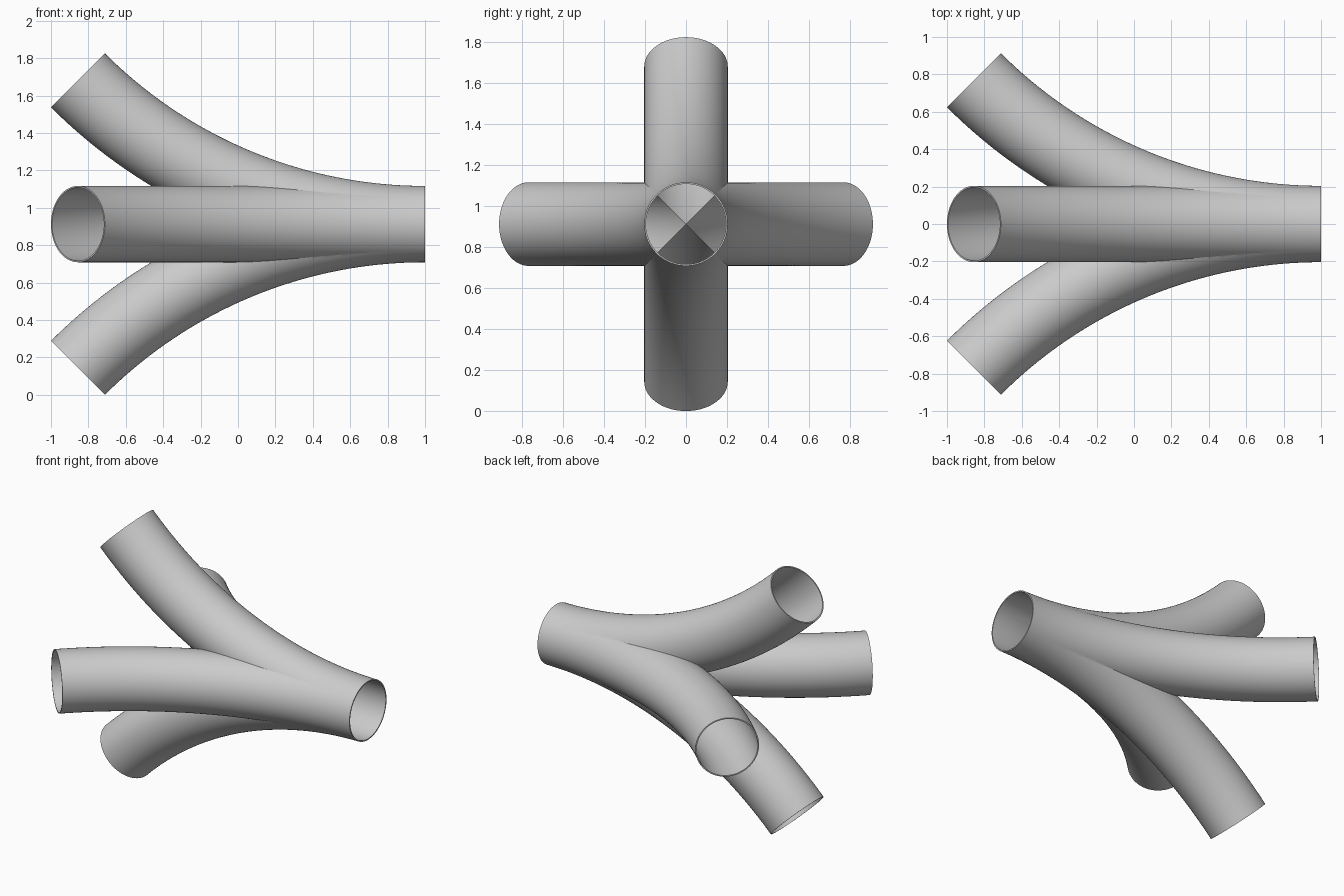
import bpy, bmesh
from math import sin, cos, pi
from mathutils import Matrix

if "Cube" in bpy.data.objects:
    bpy.data.objects.remove(bpy.data.objects["Cube"])

R_TUBE = 0.204                      # outer tube radius
WALL = 0.008
R_BEND = 8 ** 0.5 - R_TUBE          # bend radius giving a total length of 2
Z_AXIS = R_BEND * (1 - cos(pi / 4)) + R_TUBE * sin(pi / 4)
SIDES, STEPS = 96, 64


def bent_tube(bm):
    """Closed-wall hollow tube bending 45 degrees upward from the outlet."""
    skins = []
    for r in (R_TUBE, R_TUBE - WALL):
        rings = []
        for i in range(STEPS + 1):
            a = pi / 4 * i / STEPS
            ring = []
            for j in range(SIDES):
                t = 2 * pi * j / SIDES
                d = R_BEND - r * cos(t)          # distance from bend centre
                ring.append(bm.verts.new((1 - d * sin(a), r * sin(t), R_BEND - d * cos(a))))
            rings.append(ring)
        skins.append(rings)
    outer, inner = skins
    # profile loop: outer skin, far rim, inner skin back, outlet rim
    loop = outer + inner[::-1]
    for k, ring in enumerate(loop):
        nxt = loop[(k + 1) % len(loop)]
        for j in range(SIDES):
            n = (j + 1) % SIDES
            bm.faces.new((ring[j], ring[n], nxt[n], nxt[j]))


# One branch, clipped to its quarter so that the four meet on the diagonals
bm = bmesh.new()
bent_tube(bm)
for s in (-1, 1):
    bmesh.ops.bisect_plane(bm, geom=bm.verts[:] + bm.edges[:] + bm.faces[:], dist=1e-6,
                           plane_co=(0, 0, 0), plane_no=(0, s, 1), clear_inner=True)

# Four branches around the outlet axis
branch = bm.verts[:] + bm.edges[:] + bm.faces[:]
for k in (1, 2, 3):
    dup = bmesh.ops.duplicate(bm, geom=branch)["geom"]
    verts = [v for v in dup if isinstance(v, bmesh.types.BMVert)]
    bmesh.ops.rotate(bm, verts=verts, cent=(0, 0, 0), matrix=Matrix.Rotation(k * pi / 2, 3, 'X'))
bmesh.ops.remove_doubles(bm, verts=bm.verts[:], dist=2e-5)
bmesh.ops.translate(bm, verts=bm.verts[:], vec=(0, 0, Z_AXIS))
bmesh.ops.recalc_face_normals(bm, faces=bm.faces[:])

mesh = bpy.data.meshes.new("four_way_pipe")
bm.to_mesh(mesh)
bm.free()
pipe = bpy.data.objects.new("four_way_pipe", mesh)
bpy.context.collection.objects.link(pipe)
bpy.context.view_layer.objects.active = pipe
pipe.select_set(True)
bpy.ops.object.shade_smooth_by_angle(angle=pi / 6)
